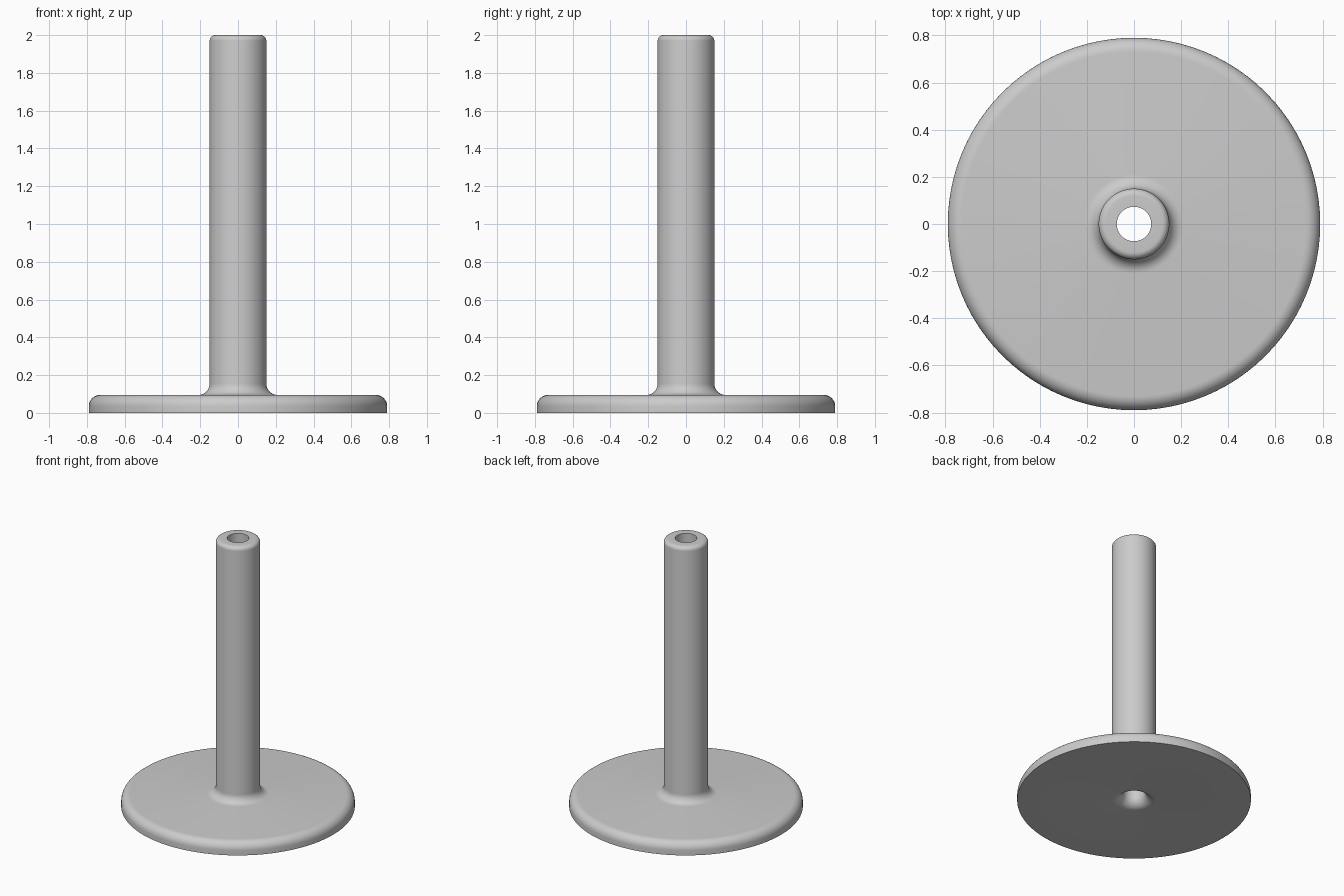
import bpy, bmesh, math

cube = bpy.data.objects.get("Cube")
if cube:
    bpy.data.objects.remove(cube, do_unlink=True)

BASE_R, BASE_H = 0.79, 0.095
POST_R, BORE_R, HEIGHT = 0.15, 0.073, 2.0
SIDES = 96


def arc(cx, cz, r, start, end, steps=8):
    """Quarter-round profile points around (cx, cz)."""
    angles = [math.radians(start + (end - start) * i / steps) for i in range(steps + 1)]
    return [(cx + r * math.cos(a), cz + r * math.sin(a)) for a in angles]


def lathe(name, profile, material):
    """Spin a closed (radius, height) profile around the z axis."""
    bm = bmesh.new()
    rings = []
    for i in range(SIDES):
        a = math.tau * i / SIDES
        rings.append([bm.verts.new((r * math.cos(a), r * math.sin(a), z)) for r, z in profile])
    n = len(profile)
    for i, ring in enumerate(rings):
        nxt = rings[(i + 1) % SIDES]
        for j in range(n):
            k = (j + 1) % n
            bm.faces.new((ring[j], nxt[j], nxt[k], ring[k]))
    bmesh.ops.recalc_face_normals(bm, faces=bm.faces)
    mesh = bpy.data.meshes.new(name)
    bm.to_mesh(mesh)
    bm.free()
    mesh.materials.append(material)
    obj = bpy.data.objects.new(name, mesh)
    bpy.context.collection.objects.link(obj)
    bpy.ops.object.select_all(action="DESELECT")
    obj.select_set(True)
    bpy.context.view_layer.objects.active = obj
    bpy.ops.object.shade_smooth_by_angle(angle=math.radians(30))
    return obj


grey = bpy.data.materials.new("plain grey")
grey.use_nodes = True
colour = (0.6, 0.6, 0.6, 1)
grey.diffuse_color = colour
grey.node_tree.nodes["Principled BSDF"].inputs["Base Color"].default_value = colour

# Outline from the underside outward, up the post, and down the bore
edge, foot, rim, flare = 0.06, 0.06, 0.03, 0.075
profile = [(BASE_R, 0)]
profile += arc(BASE_R - edge, BASE_H - edge, edge, 0, 90)            # rounded base edge
profile += arc(POST_R + foot, BASE_H + foot, foot, 270, 180)         # fillet at post foot
profile += arc(POST_R - rim, HEIGHT - rim, rim, 0, 90)               # rounded post top
profile += [(BORE_R, HEIGHT)]                                        # sharp bore mouth
profile += arc(BORE_R + flare, flare, flare, 180, 270)               # flared bore underneath

lathe("flanged_post", profile, grey)
